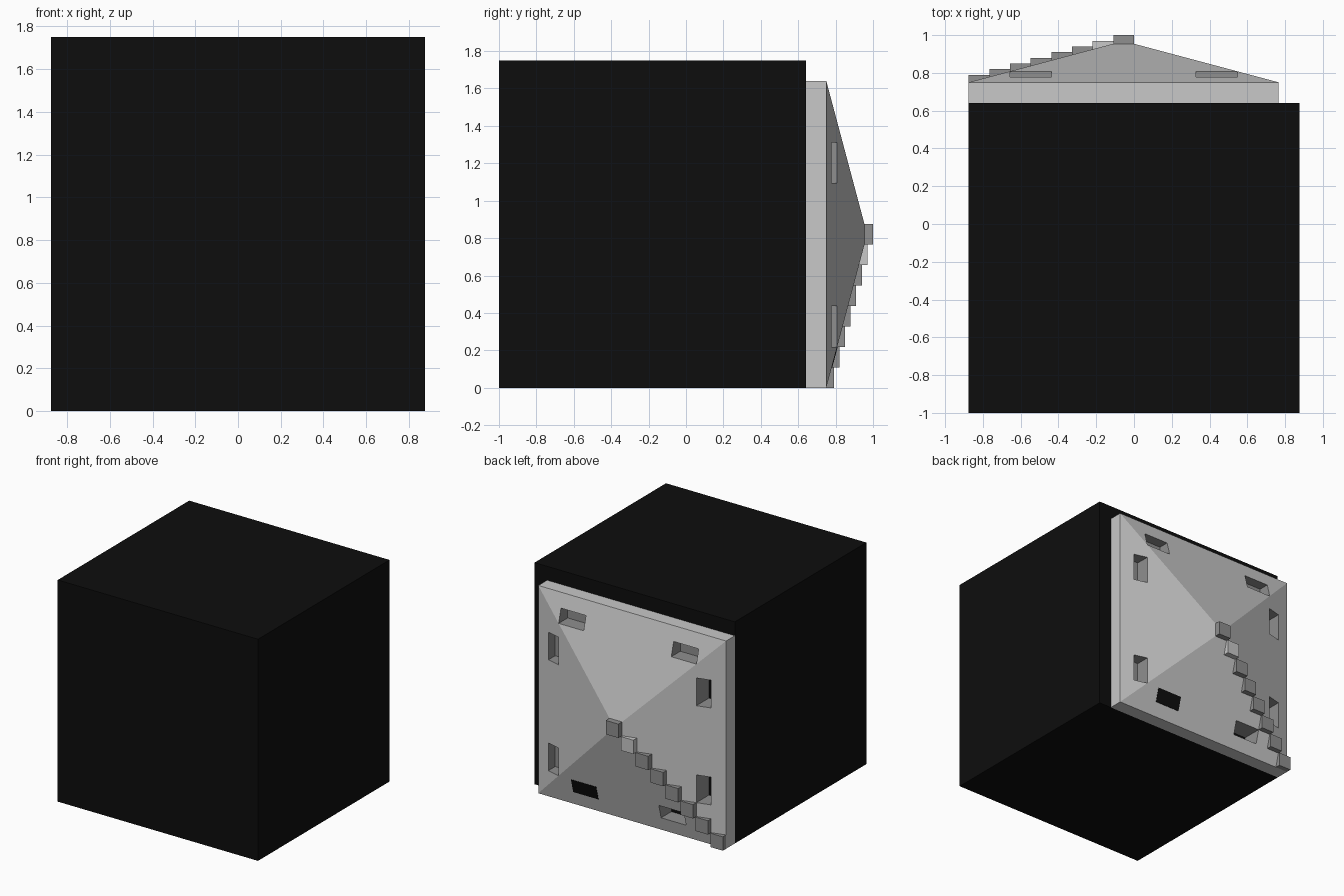
import bpy, bmesh
from mathutils import Vector

if "Cube" in bpy.data.objects:
    bpy.data.objects.remove(bpy.data.objects["Cube"])

U = 1.75 / 16            # grid unit of the whole design
BACK = -1 + 15 * U       # rear face of the block
BASE = BACK + U          # where the pyramid starts
APEX = BASE + 2 * U
LEFT, RIGHT, TOP = -8 * U, 7 * U, 15 * U
MID_X = -U / 2


def material(name, value):
    m = bpy.data.materials.new(name)
    m.use_nodes = True
    color = (value, value, value, 1)
    m.diffuse_color = color
    m.node_tree.nodes["Principled BSDF"].inputs["Base Color"].default_value = color
    return m


light = material("light_grey", 0.58)
mid = material("mid_grey", 0.275)
black = material("black", 0.004)


def make(name, bm, mats):
    bmesh.ops.recalc_face_normals(bm, faces=bm.faces)
    mesh = bpy.data.meshes.new(name)
    bm.to_mesh(mesh)
    bm.free()
    for m in mats:
        mesh.materials.append(m)
    ob = bpy.data.objects.new(name, mesh)
    bpy.context.collection.objects.link(ob)
    return ob


def add_box(bm, lo, hi):
    lo, hi = Vector(lo), Vector(hi)
    verts = bmesh.ops.create_cube(bm, size=1)["verts"]
    for v in verts:
        v.co = (lo + hi) / 2 + v.co * (hi - lo)
    return list({f for v in verts for f in v.link_faces})


def box(name, lo, hi, mat):
    bm = bmesh.new()
    add_box(bm, lo, hi)
    return make(name, bm, [mat])


# Main block
box("block", (-8 * U, -1, 0), (8 * U, BACK, 16 * U), black)

# Rear slab with a shallow pyramid on it
bm = bmesh.new()
faces = add_box(bm, (LEFT, BACK, 0), (RIGHT, BASE, TOP))
rear = next(f for f in faces if f.calc_center_median().y > BASE - U / 8)
tip = bmesh.ops.poke(bm, faces=[rear])["verts"][0]
tip.co.y = APEX
panel = make("pyramid_panel", bm, [light, mid, black])

# Pockets cut into the four slopes: x, z, width, height, dark floor
pockets = [(x, 13, 2, 1, False) for x in (-6, 3)]
pockets += [(5, z, 1, 2, False) for z in (2, 10)]
pockets += [(-7, z, 1, 2, True) for z in (3, 10)]
pockets += [(-5, 1, 2, 1, True)]
bm = bmesh.new()
for x, z, w, h, dark in pockets:
    floor = BACK + U * (0.1 if dark else 0.5)
    for f in add_box(bm, (x * U, floor, z * U), ((x + w) * U, APEX, (z + h) * U)):
        is_floor = f.calc_center_median().y < floor + U / 10
        f.material_index = 2 if dark and is_floor else 1
cutter = make("pocket_cutter", bm, [light, mid, black])
cutter.hide_render = True
mod = panel.modifiers.new("pockets", "BOOLEAN")
mod.operation = "DIFFERENCE"
mod.solver = "EXACT"
mod.object = cutter
bpy.context.view_layer.objects.active = panel
bpy.ops.object.modifier_apply(modifier=mod.name)
bpy.data.objects.remove(cutter)

# Black plate lying flush on the lower slope
bm = bmesh.new()
for v in bmesh.ops.create_cube(bm, size=1)["verts"]:
    x = (3 + v.co.x * 2) * U
    z = (1.5 + v.co.z) * U
    slope = BASE + z * (APEX - BASE) / (TOP / 2)
    v.co = (x, slope + v.co.y * 0.006, z)
make("black_plate", bm, [black])

# Row of studs from the peak down to the lower corner
for i in range(8):
    top = 1 - i * 0.03
    box(f"stud_{i + 1}", (-(i + 1) * U, max(top - 0.06, BASE), (7 - i) * U),
        (-i * U, top, (8 - i) * U), light if i == 1 else mid)
